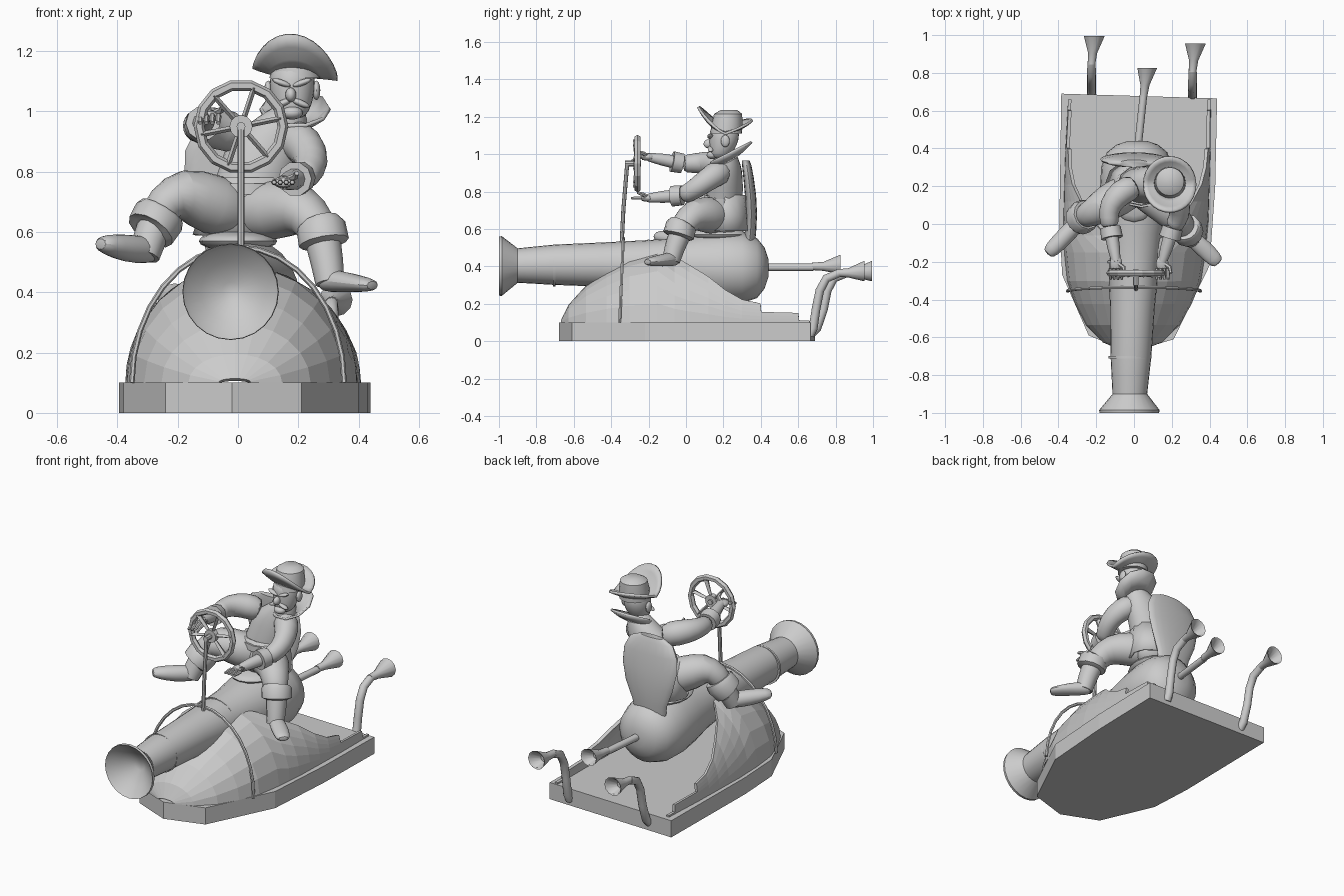
import bpy, bmesh
from math import sin, cos, pi, asin, radians
from mathutils import Vector, Matrix

if "Cube" in bpy.data.objects:
    bpy.data.objects.remove(bpy.data.objects["Cube"])

grey = bpy.data.materials.new("plain_grey")
grey.use_nodes = True
grey.diffuse_color = (0.6, 0.6, 0.6, 1)
grey.node_tree.nodes["Principled BSDF"].inputs["Base Color"].default_value = (0.6, 0.6, 0.6, 1)
smooth_parts = []
X, Y, Z = Vector((1, 0, 0)), Vector((0, 1, 0)), Vector((0, 0, 1))


def finish(name, bm, smooth=True, subdiv=0, thick=0):
    bmesh.ops.recalc_face_normals(bm, faces=bm.faces)
    mesh = bpy.data.meshes.new(name)
    bm.to_mesh(mesh)
    bm.free()
    mesh.materials.append(grey)
    ob = bpy.data.objects.new(name, mesh)
    bpy.context.collection.objects.link(ob)
    if thick:
        mod = ob.modifiers.new("thickness", "SOLIDIFY")
        mod.thickness, mod.offset = thick, 0
    if subdiv:
        mod = ob.modifiers.new("rounding", "SUBSURF")
        mod.levels = mod.render_levels = subdiv
    if smooth:
        smooth_parts.append(ob)
    return ob


def tube(name, pts, ref=Z, axis=None, sides=12, caps=True, **kw):
    """Loft elliptical rings (x, y, z, radius[, second radius]) along a path."""
    bm = bmesh.new()
    rings = []
    for i, p in enumerate(pts):
        a, b = pts[max(i - 1, 0)], pts[min(i + 1, len(pts) - 1)]
        d = Vector(axis) if axis else Vector(b[:3]) - Vector(a[:3])
        d.normalize()
        u = ref.cross(d).normalized()
        v = d.cross(u)
        rings.append([bm.verts.new(Vector(p[:3]) + u * p[3] * cos(2 * pi * k / sides)
                      + v * p[-1] * sin(2 * pi * k / sides)) for k in range(sides)])
    for r, s in zip(rings, rings[1:]):
        for k in range(sides):
            n = (k + 1) % sides
            bm.faces.new((r[k], r[n], s[n], s[k]))
    if caps:
        bm.faces.new(rings[0])
        bm.faces.new(rings[-1])
    return finish(name, bm, **kw)


def ball(name, at, size, tilt=0):
    bm = bmesh.new()
    m = Matrix.Translation(at) @ Matrix.Rotation(tilt, 4, "Y") @ Matrix.Diagonal((*size, 1))
    bmesh.ops.create_uvsphere(bm, u_segments=16, v_segments=10, radius=1, matrix=m)
    return finish(name, bm)


# Base slab
outline = [(-.385, .69), (-.395, 0), (-.38, -.27), (-.24, -.59), (-.02, -.68),
           (.21, -.61), (.4, -.22), (.43, .2), (.44, .665)]
bm = bmesh.new()
face = bm.faces.new([bm.verts.new((x, y, 0)) for x, y in outline])
up = bmesh.ops.extrude_face_region(bm, geom=[face])["geom"]
bmesh.ops.translate(bm, vec=(0, 0, .1), verts=[v for v in up if isinstance(v, bmesh.types.BMVert)])
finish("base_slab", bm, smooth=False)

# Domed hull, closed at the front and cut down in steps towards the back
stations = [(-.66, .05, .11), (-.62, .15, .19), (-.53, .24, .29), (-.42, .3, .37), (-.3, .345, .44),
            (-.15, .365, .48), (-.06, .37, .445), (.02, .375, .4), (.12, .375, .34), (.21, .375, .27),
            (.3, .375, .22), (.398, .375, .2), (.402, .375, .155), (.6, .37, .15), (.604, .37, .11), (.66, .37, .11)]
bm = bmesh.new()
for side in (-1, 1):
    rows = []
    for y, w, top in stations:
        h = top - .1 if y <= -.15 else .38
        last = asin(min(1, (top - .1) / h))
        rows.append([bm.verts.new((-.01 + .03 * (y + .65) + side * w * cos(last * k / 6), y,
                                   .1 + h * sin(last * k / 6))) for k in range(7)])
    for r, s in zip(rows, rows[1:]):
        for k in range(6):
            bm.faces.new((r[k], r[k + 1], s[k + 1], s[k]))
bmesh.ops.remove_doubles(bm, verts=bm.verts, dist=.0005)
finish("hull", bm, smooth=False, thick=.018)

# Cannon with hollow flared muzzle and round breech
profile = [(-.9, .03), (-.95, .1), (-.985, .145), (-1, .158), (-.985, .16), (-.9, .092), (-.8, .1),
           (-.7, .108), (-.45, .118), (-.2, .135), (-.05, .15), (.08, .175), (.2, .19), (.3, .188),
           (.38, .16), (.42, .11), (.44, .05)]
tube("cannon", [(.005 + .03 * y, y, .4 - .01 * sin(y * 3), r) for y, r in profile], axis=Y, sides=24)
for name, y, r in (("muzzle_band", -.705, .113), ("middle_band", -.2, .139)):
    tube(name, [(.03 * y, y - .006, .405, r), (.03 * y, y + .006, .405, r)], axis=Y, sides=24)


# Exhaust pipes with trumpet ends
def trumpet(name, x, y, z, dx, r):
    tube(name, [(x, y, z, .02), (x + dx * .4, y + .06, z, .024), (x + dx, y + .15, z + .01, r),
                (x + dx * .9, y + .145, z + .01, r * .85), (x + dx * .5, y + .09, z, .02)], axis=Y)


tube("breech_pipe", [(.02, .4, .395, .02), (.05, .68, .395, .02)])
trumpet("breech_trumpet", .05, .675, .4, .02, .052)
for name, x, y in (("right", -.225, 0), ("left", .31, -.04)):
    tube(name + "_exhaust_pipe", [(x, .66, .03, .024), (x, .7 + y / 2, .07, .024), (x, .735 + y, .17, .023),
         (x, .755 + y, .27, .023), (x, .79 + y, .335, .023), (x, .86 + y, .365, .022)], ref=X)
    trumpet(name + "_exhaust_trumpet", x, .845 + y, .365, .015, .055)

# Arch over the barrel, steering column and wheel
tube("barrel_arch", [(.352 * cos(pi * k / 16), -.355 + .02 * sin(pi * k / 16), .1 + .45 * sin(pi * k / 16), .009)
                     for k in range(17)], ref=Y, sides=6)
tube("steering_column", [(.01, -.345, .5, .011), (.01, -.335, .7, .011), (.01, -.315, .94, .011)], ref=Y, sides=8)
tube("steering_axle", [(.01, -.325, .95, .015), (.01, -.24, .95, .015)], sides=8)
tube("wheel_hub", [(.01, -.28, .95, .038), (.01, -.25, .95, .038)], sides=12)
bpy.ops.mesh.primitive_torus_add(location=(.01, -.26, .95), rotation=(radians(90), 0, 0), major_radius=.139,
                                 minor_radius=.018, major_segments=14, minor_segments=6)
rim = bpy.context.object
rim.name = "wheel_rim"
rim.data.materials.append(grey)
for k in range(6):
    c, s = cos(pi * k / 3 + .2), sin(pi * k / 3 + .2)
    tube("wheel_spoke", [(.01 + c * .03, -.263, .95 + s * .03, .009, .012),
                         (.01 + c * .135, -.263, .95 + s * .135, .009, .02)], ref=Y, sides=4, smooth=False)

# Seat back and saddle
tube("seat_back", [(.0, .335, .5, .1, .03), (0, .345, .58, .115, .03), (0, .35, .68, .155, .03), (0, .345, .78, .178, .03),
                   (0, .335, .87, .175, .028), (0, .325, .94, .14, .025), (0, .32, .965, .08, .02)],
     ref=Y, axis=Z, sides=20)
ball("saddle", (0, .17, .57), (.13, .16, .035))

# Torso and coat
tube("torso", [(.02, .2, .56, .1, .07), (.02, .2, .62, .14, .1), (.03, .2, .72, .13, .105), (.07, .21, .82, .135, .1),
               (.1, .215, .92, .135, .09), (.14, .215, .97, .09, .07), (.18, .21, 1.03, .05, .05)],
     ref=Y, axis=Z, subdiv=1)
tube("coat_skirt", [(.04, .21, .78, .13, .105), (.03, .215, .68, .145, .115), (.02, .22, .59, .165, .12)],
     ref=Y, axis=Z, caps=False, thick=.012)
tube("belt", [(.035, .2, .725, .14, .115), (.04, .2, .76, .14, .113)], ref=Y, axis=Z)
tube("collar", [(.17, .21, .955, .06, .055), (.18, .23, .98, .09, .085), (.19, .24, 1.01, .115, .13)],
     ref=Y, axis=(0, -.5, 1), sides=10, caps=False, thick=.012)

# Legs with cuffed boots
legs = {
    "right": ([(.03, .2, .66, .095), (-.09, .14, .69, .108), (-.19, .08, .735, .092), (-.245, .05, .7, .07), (-.28, .03, .62, .06)],
              [(-.25, .05, .67, .078), (-.262, .045, .65, .088), (-.29, .02, .605, .084), (-.295, .015, .6, .06)],
              [(-.27, .04, .64, .058), (-.295, .01, .57, .055), (-.31, -.01, .52, .05)],
              [(-.275, .03, .535, .035), (-.3, .005, .54, .048), (-.37, -.07, .545, .05), (-.44, -.14, .56, .045, .035), (-.46, -.16, .56, .028, .02)]),
    "left": ([(.0, .2, .66, .095), (.13, .13, .675, .108), (.215, .04, .68, .09), (.255, -.01, .63, .074), (.28, -.03, .56, .06)],
             [(.272, -.02, .63, .07), (.275, -.025, .62, .082), (.285, -.04, .565, .084), (.287, -.043, .555, .06)],
             [(.28, -.03, .58, .06), (.295, -.06, .5, .054), (.305, -.08, .43, .048)],
             [(.275, -.045, .435, .03), (.3, -.07, .44, .045, .042), (.37, -.13, .432, .05, .034), (.43, -.19, .425, .045, .025), (.45, -.21, .422, .03, .016)]),
}
for side, (leg, cuff, shaft, foot) in legs.items():
    tube(side + "_leg", leg, ref=Y, subdiv=1)
    tube(side + "_boot_cuff", cuff, ref=Y)
    tube(side + "_boot_shaft", shaft, ref=Y)
    tube(side + "_boot_foot", foot, sides=10, subdiv=1)

# Arms, cuffs and hands
arms = {
    "right": [(.02, .21, .92, .07), (-.07, .17, .945, .075), (-.13, .1, .955, .062), (-.135, .03, .95, .052), (-.125, -.02, .95, .05)],
    "left": [(.16, .21, .92, .075), (.225, .15, .89, .07), (.25, .07, .83, .06), (.225, .01, .79, .052), (.205, -.02, .78, .05)],
}
hands = {"right": Vector((-.095, -.2, .985)), "left": Vector((.15, -.2, .765))}
for side, arm in arms.items():
    tube(side + "_sleeve", arm, subdiv=1)
    wrist, hand = Vector(arm[-1][:3]), hands[side]
    end = wrist.lerp(hand, .3)
    tube(side + "_sleeve_cuff", [(*wrist, .055), (*end, .058)], sides=10)
    tube(side + "_forearm", [(*wrist, .038), (*wrist.lerp(hand, .6), .033), (*hand, .024)], sides=10)
    tube(side + "_palm", [(*(hand + Y * .03), .024, .02), (*hand, .036, .022), (*(hand - Y * .045), .036, .018)], subdiv=1)
    for k in range(4):
        tip = hand + Vector((-.03 + k * .02, -.035, 0))
        drop = -.012 if side == "right" else 0
        tube(side + "_finger", [(*tip, .01), (*(tip + Vector((0, -.03, drop / 2))), .01),
                                (*(tip + Vector((0, -.058, drop * 2))), .007)], sides=6)
    tube(side + "_thumb", [(*hand, .012), (*(hand + Vector((.04, -.03, .02))), .011), (*(hand + Vector((.045, -.06, .03))), .008)], sides=6)

# Head and face
tube("head", [(.18, .18, .975, .035, .04), (.18, .185, 1.0, .06, .06), (.18, .2, 1.05, .075, .078),
              (.18, .205, 1.1, .08, .085), (.18, .205, 1.16, .07, .075)], ref=Y, axis=Z, subdiv=1)
ball("nose", (.175, .12, 1.055), (.018, .026, .024))
ball("chin", (.18, .14, .995), (.035, .03, .022))
for s in (-1, 1):
    ball("ear", (.18 + s * .08, .21, 1.07), (.013, .024, .032))
    ball("brow", (.178 + s * .034, .13, 1.095), (.034, .016, .01), tilt=-s * .35)
    ball("moustache", (.178 + s * .028, .132, 1.028), (.034, .016, .011), tilt=s * .4)

# Hat: wavy brim turned up at the front, rounded crown
bm = bmesh.new()
rows = []
for t in (.45, .65, .85, 1):
    row = []
    for k in range(28):
        a = 2 * pi * k / 28
        front, back = max(0, -sin(a)), max(0, sin(a))
        lift = .125 * front ** 1.3 + .055 * back - .02 * cos(a) + .01
        row.append(bm.verts.new((.19 + .14 * t * cos(a), .21 + .145 * t * sin(a), 1.118 + lift * t * t)))
    rows.append(row)
for r, s in zip(rows, rows[1:]):
    for k in range(28):
        n = (k + 1) % 28
        bm.faces.new((r[k], r[n], s[n], s[k]))
finish("hat_brim", bm, thick=.014)
tube("hat_crown", [(.19, .215, 1.11, .085), (.19, .22, 1.17, .082), (.19, .225, 1.215, .075), (.19, .23, 1.235, .045)],
     ref=Y, axis=Z, sides=20)

# Smooth shading with sharp edges kept
bpy.ops.object.select_all(action="DESELECT")
for ob in smooth_parts:
    ob.select_set(True)
bpy.context.view_layer.objects.active = smooth_parts[0]
bpy.ops.object.shade_smooth_by_angle(angle=radians(40))
